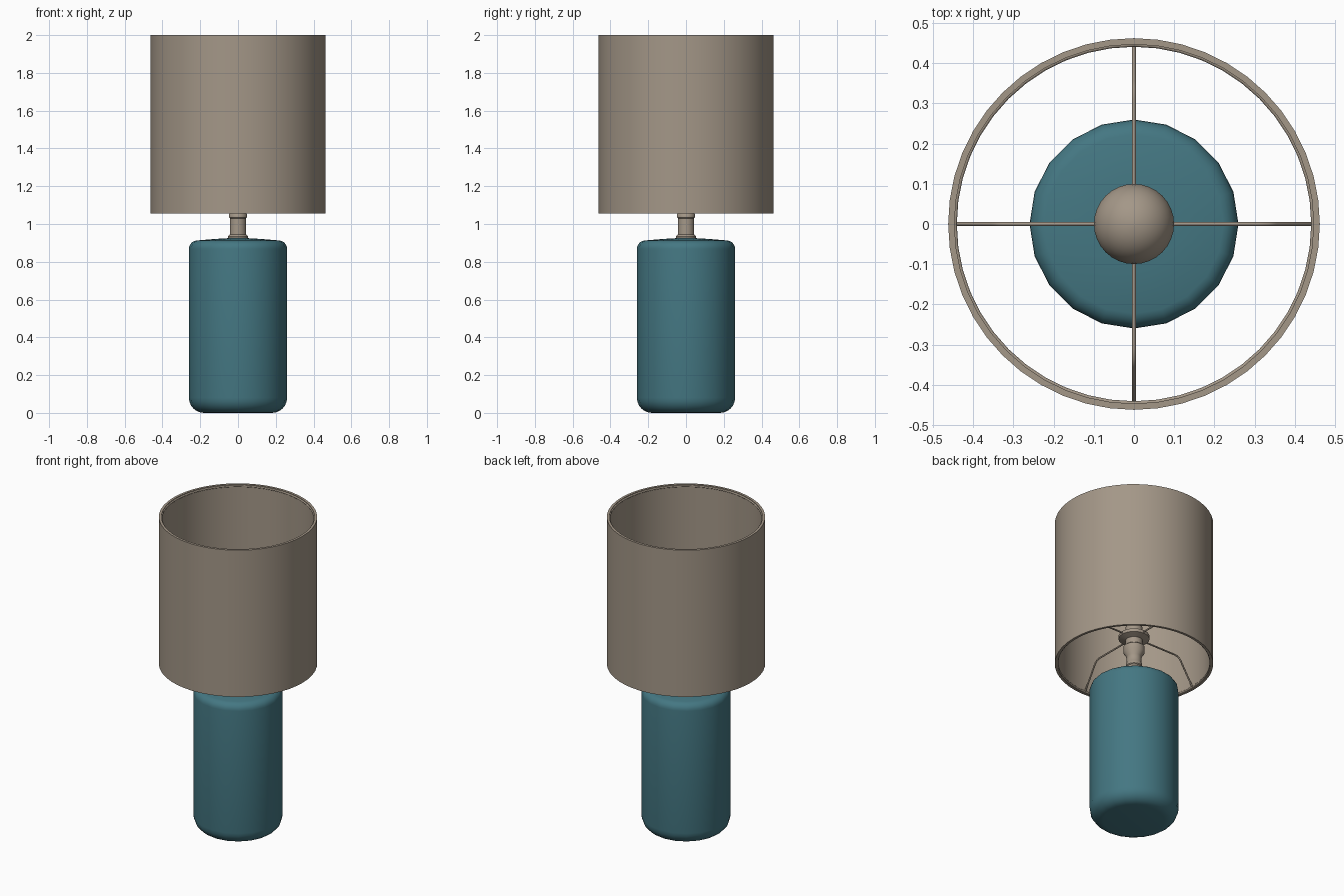
import bpy, bmesh, math
from mathutils import Vector

if "Cube" in bpy.data.objects:
    bpy.data.objects.remove(bpy.data.objects["Cube"])


def material(name, rgb):
    m = bpy.data.materials.new(name)
    m.diffuse_color = (*rgb, 1)
    m.use_nodes = True
    m.node_tree.nodes["Principled BSDF"].inputs["Base Color"].default_value = m.diffuse_color
    return m


TEAL = material("teal_ceramic", (0.058, 0.185, 0.225))
BEIGE = material("warm_grey_beige", (0.37, 0.31, 0.245))


def finish(name, bm, mat, angle=40):
    bmesh.ops.recalc_face_normals(bm, faces=bm.faces)
    me = bpy.data.meshes.new(name)
    bm.to_mesh(me)
    bm.free()
    me.materials.append(mat)
    ob = bpy.data.objects.new(name, me)
    bpy.context.collection.objects.link(ob)
    bpy.ops.object.select_all(action='DESELECT')
    ob.select_set(True)
    bpy.context.view_layer.objects.active = ob
    bpy.ops.object.shade_smooth_by_angle(angle=math.radians(angle))
    return ob


def lathe(name, profile, sides, mat, closed=False, angle=40):
    """Spin an (r, z) profile around z; r = 0 points become poles."""
    bm = bmesh.new()
    rings = []
    for r, z in profile:
        if r == 0:
            rings.append([bm.verts.new((0, 0, z))] * sides)
        else:
            rings.append([bm.verts.new((r * math.cos(2 * math.pi * i / sides),
                                        r * math.sin(2 * math.pi * i / sides), z))
                          for i in range(sides)])
    pairs = list(zip(rings, rings[1:]))
    if closed:
        pairs.append((rings[-1], rings[0]))
    for a, b in pairs:
        for i in range(sides):
            j = (i + 1) % sides
            quad = list(dict.fromkeys((a[i], a[j], b[j], b[i])))
            bm.faces.new(quad)
    return finish(name, bm, mat, angle)


def arc(cr, cz, rad, a0, a1, n):
    """Points on an arc in the (r, z) plane, angles in degrees."""
    return [(cr + rad * math.cos(math.radians(a0 + (a1 - a0) * k / n)),
             cz + rad * math.sin(math.radians(a0 + (a1 - a0) * k / n)))
            for k in range(n + 1)]


# Ceramic body: 20-sided cylinder with rounded foot and shoulder
body = [(0, 0)] + arc(0.18, 0.08, 0.08, -90, 0, 6)
body += arc(0.215, 0.868, 0.045, 0, 80, 5) + [(0.12, 0.921), (0.05, 0.925), (0, 0.925)]
lathe("lamp_body", body, 20, TEAL)

# Neck with base flange, rings, flared socket and shade collar
lathe("neck_and_socket", [
    (0, 0.92), (0.054, 0.92), (0.054, 0.935), (0.043, 0.945), (0.043, 1.03),
    (0.048, 1.035), (0.048, 1.052), (0.043, 1.058), (0.043, 1.10),
    (0.062, 1.13), (0.062, 1.165), (0.05, 1.175), (0.05, 1.21),
    (0.09, 1.222), (0.09, 1.242), (0.052, 1.25), (0.047, 1.32), (0, 1.32)],
    32, BEIGE)

# Round bulb
bulb = [(0, 1.31), (0.042, 1.31), (0.045, 1.36), (0.06, 1.41)]
bulb += arc(0, 1.48, 0.1, -35, 84, 12) + [(0, 1.58)]
lathe("bulb", bulb, 32, BEIGE)

# Drum shade, open at both ends
lathe("shade", [(0.4625, 1.055), (0.4625, 2.0), (0.447, 2.0), (0.447, 1.055)],
      48, BEIGE, closed=True)

# Wire rings inside the shade rims
for label, z in (("lower", 1.064), ("upper", 1.99)):
    lathe(label + "_rim_wire", arc(0.447, z, 0.006, 0, 315, 7), 48, BEIGE,
          closed=True, angle=60)

# Four bent wire arms carrying the shade
for k in range(4):
    d = Vector((math.cos(k * math.pi / 2), math.sin(k * math.pi / 2), 0))
    path = [(0.05, 1.232), (0.31, 1.232), (0.335, 1.228), (0.352, 1.213), (0.445, 1.063)]
    t = Vector((-d.y, d.x, 0))
    bm = bmesh.new()
    rings = []
    for i, (r, z) in enumerate(path):
        p0, p1 = path[max(i - 1, 0)], path[min(i + 1, len(path) - 1)]
        tangent = (d * (p1[0] - p0[0]) + Vector((0, 0, p1[1] - p0[1]))).normalized()
        n = tangent.cross(t)
        c = d * r + Vector((0, 0, z))
        rings.append([bm.verts.new(c + 0.005 * (t * math.cos(a) + n * math.sin(a)))
                      for a in (j * math.pi / 4 for j in range(8))])
    for a, b in zip(rings, rings[1:]):
        for i in range(8):
            bm.faces.new((a[i], a[(i + 1) % 8], b[(i + 1) % 8], b[i]))
    bm.faces.new(rings[0])
    bm.faces.new(rings[-1])
    finish("shade_arm_%d" % (k + 1), bm, BEIGE, 60)
